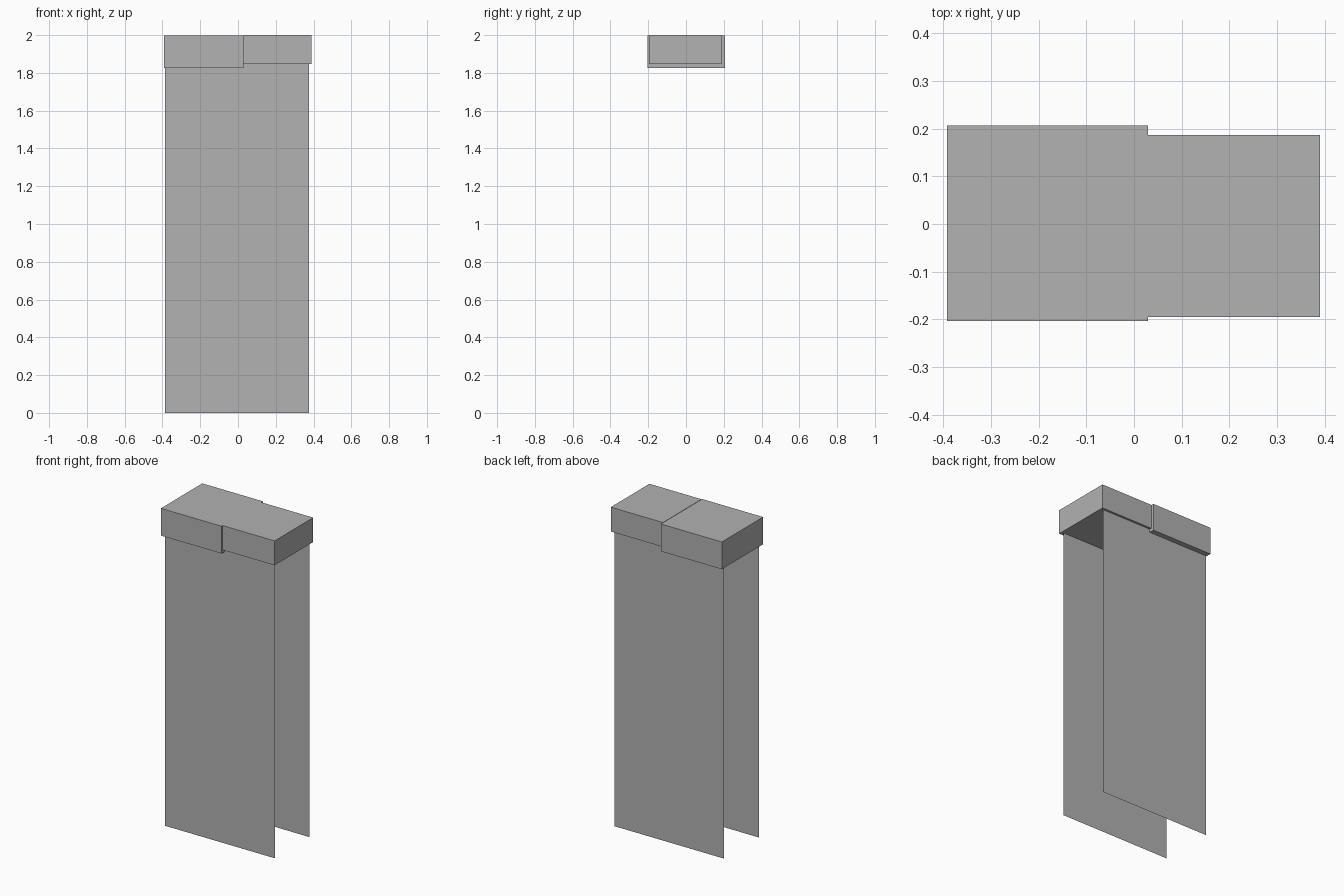
import bpy
import bmesh
from mathutils import Vector

default = bpy.data.objects.get("Cube")
if default:
    bpy.data.objects.remove(default, do_unlink=True)

# Single plain grey
grey = bpy.data.materials.new("plain_grey")
grey.use_nodes = True
colour = (0.445, 0.445, 0.445, 1)
grey.diffuse_color = colour
grey.node_tree.nodes["Principled BSDF"].inputs["Base Color"].default_value = colour


def finish(name, bm):
    mesh = bpy.data.meshes.new(name)
    bm.to_mesh(mesh)
    bm.free()
    mesh.materials.append(grey)
    obj = bpy.data.objects.new(name, mesh)
    bpy.context.collection.objects.link(obj)
    return obj


def box(name, low, high):
    low, high = Vector(low), Vector(high)
    bm = bmesh.new()
    bmesh.ops.create_cube(bm, size=1)
    bmesh.ops.scale(bm, vec=high - low, verts=bm.verts)
    bmesh.ops.translate(bm, vec=(low + high) / 2, verts=bm.verts)
    return finish(name, bm)


def sheet(name, y, x_range, z_range):
    """Thin upright sheet facing away from the middle."""
    (x0, x1), (z0, z1) = x_range, z_range
    corners = [(x0, y, z0), (x1, y, z0), (x1, y, z1), (x0, y, z1)]
    if y > 0:
        corners.reverse()
    bm = bmesh.new()
    bm.faces.new([bm.verts.new(c) for c in corners])
    return finish(name, bm)


# Two cap blocks meeting end to end
box("large_cap_block", (-0.392, -0.203, 1.827), (0.029, 0.206, 1.998))
box("small_cap_block", (0.029, -0.195, 1.847), (0.39, 0.187, 2.0))

# Hanging sheets, front and back
for name, y in (("front_panel", -0.173), ("back_panel", 0.173)):
    sheet(name, y, (-0.386, 0.376), (0, 1.85))
